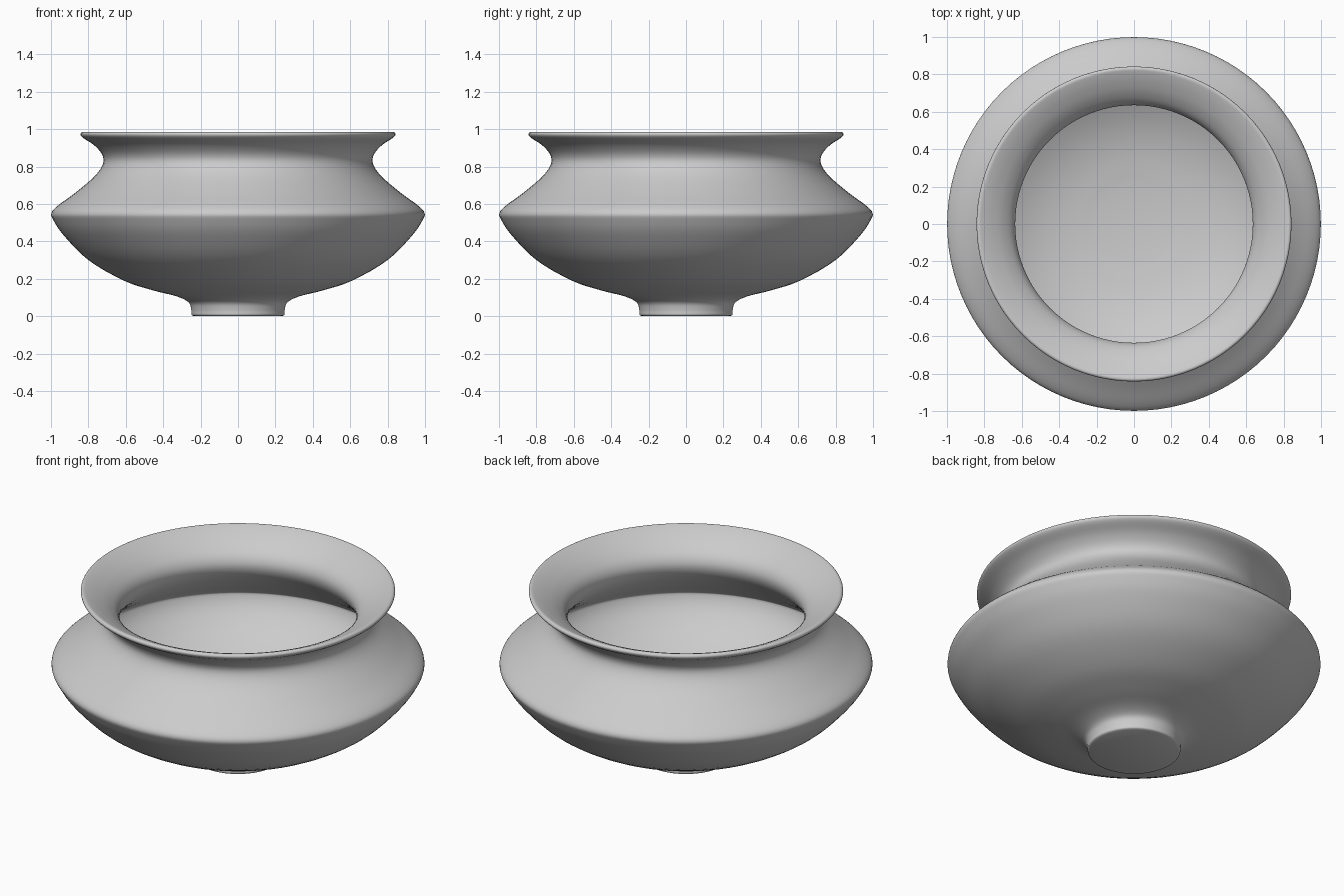
import bpy, bmesh, math
from mathutils import Vector

cube = bpy.data.objects.get("Cube")
if cube:
    bpy.data.objects.remove(cube, do_unlink=True)

SEGMENTS = 96
SMOOTH_STEPS = 4

# Profile as (radius, height): underside, foot, belly, neck, lip, then the inside
OUTSIDE = [(0.235, 0.0), (0.248, 0.008), (0.25, 0.035), (0.265, 0.075), (0.33, 0.107),
           (0.45, 0.137), (0.61, 0.19), (0.8, 0.3), (0.93, 0.43), (0.985, 0.51),
           (0.998, 0.55), (0.965, 0.59), (0.87, 0.66), (0.765, 0.75), (0.722, 0.815),
           (0.727, 0.865), (0.77, 0.915), (0.828, 0.953), (0.842, 0.972), (0.832, 0.985)]
INSIDE = [(0.81, 0.98), (0.76, 0.957), (0.70, 0.92), (0.65, 0.87), (0.636, 0.81),
          (0.67, 0.74), (0.77, 0.645), (0.88, 0.56), (0.895, 0.53), (0.85, 0.45),
          (0.74, 0.35), (0.57, 0.255), (0.4, 0.2), (0.2, 0.17)]


def smooth_curve(points, steps):
    """Catmull-Rom curve through the points."""
    pts = [Vector(p) for p in points]
    pts = [2 * pts[0] - pts[1]] + pts + [2 * pts[-1] - pts[-2]]
    curve = []
    for a, b, c, d in zip(pts, pts[1:], pts[2:], pts[3:]):
        for i in range(steps):
            t = i / steps
            curve.append(0.5 * (2 * b + (c - a) * t + (2 * a - 5 * b + 4 * c - d) * t * t
                                + (3 * b - a - 3 * c + d) * t ** 3))
    return curve + [pts[-2]]


def lathe(name, profile, material):
    """Spin a profile that starts and ends on the vertical axis."""
    bm = bmesh.new()
    verts = [bm.verts.new((r, 0, z)) for r, z in profile]
    edges = [bm.edges.new(pair) for pair in zip(verts, verts[1:])]
    bmesh.ops.spin(bm, geom=verts + edges, cent=(0, 0, 0), axis=(0, 0, 1),
                   angle=math.tau, steps=SEGMENTS, use_duplicate=False)
    bmesh.ops.remove_doubles(bm, verts=bm.verts, dist=0.0002)
    bmesh.ops.recalc_face_normals(bm, faces=bm.faces)
    mesh = bpy.data.meshes.new(name)
    bm.to_mesh(mesh)
    bm.free()
    mesh.materials.append(material)
    obj = bpy.data.objects.new(name, mesh)
    bpy.context.collection.objects.link(obj)
    bpy.ops.object.select_all(action="DESELECT")
    obj.select_set(True)
    bpy.context.view_layer.objects.active = obj
    bpy.ops.object.shade_smooth_by_angle(angle=math.radians(50))
    return obj


# Plain grey clay
clay = bpy.data.materials.new("grey clay")
clay.use_nodes = True
clay.diffuse_color = (0.6, 0.6, 0.6, 1)
clay.node_tree.nodes["Principled BSDF"].inputs["Base Color"].default_value = (0.6, 0.6, 0.6, 1)

# Wide pot with a small foot, a narrow neck and a flared lip
wall = smooth_curve(OUTSIDE + INSIDE, SMOOTH_STEPS)
lathe("pot", [(0, 0)] + wall + [(0, 0.165)], clay)
